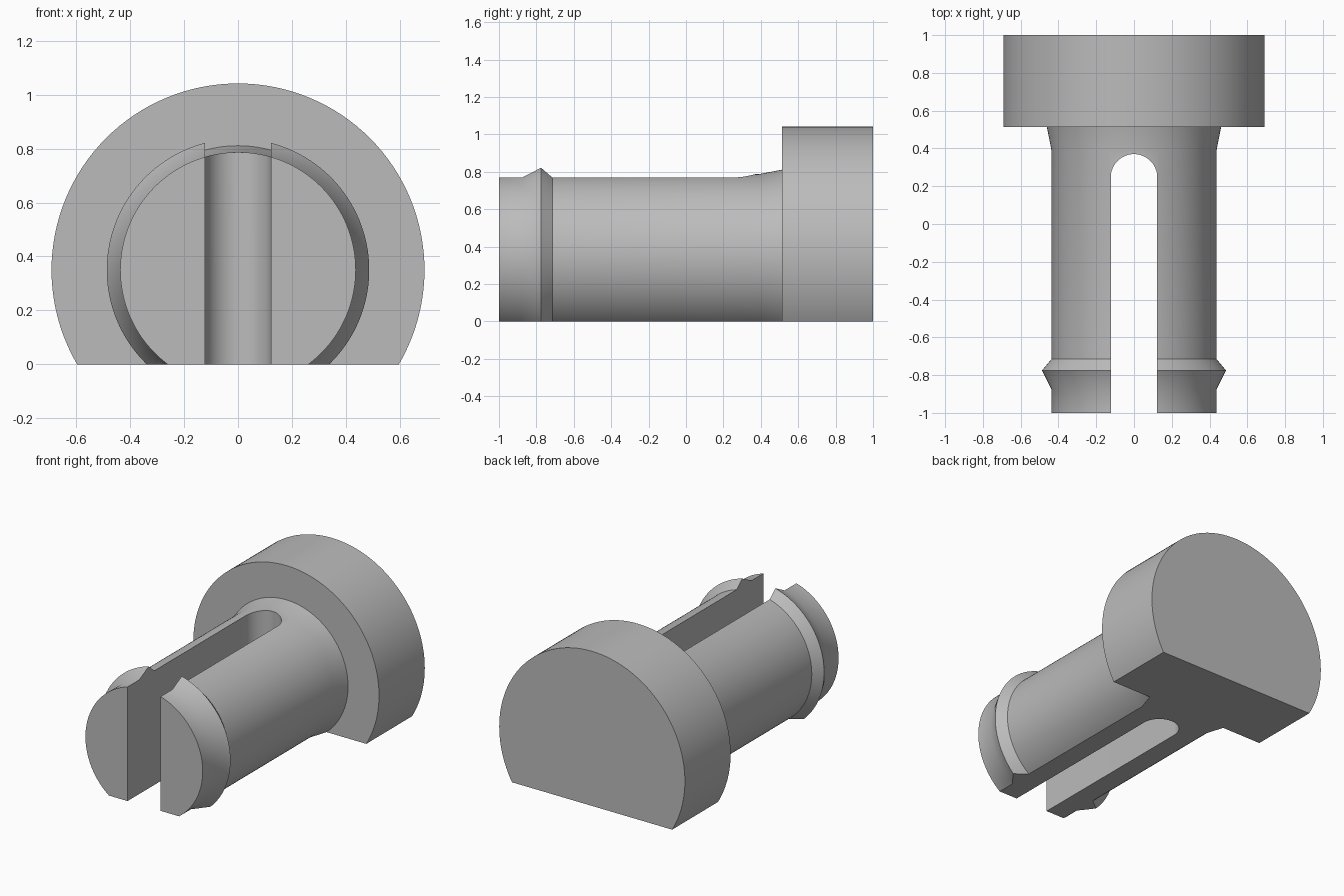
import bpy, bmesh, math

if "Cube" in bpy.data.objects:
    bpy.data.objects.remove(bpy.data.objects["Cube"])

CZ = 0.35          # height of the pin axis
R = 0.437          # shaft radius
SLOT = 0.123       # half width of the slot
SEG = 128

grey = bpy.data.materials.new("grey")
grey.diffuse_color = (0.5, 0.5, 0.5, 1)
grey.use_nodes = True
grey.node_tree.nodes["Principled BSDF"].inputs["Base Color"].default_value = grey.diffuse_color


def make(name, bm):
    bmesh.ops.recalc_face_normals(bm, faces=bm.faces)
    me = bpy.data.meshes.new(name)
    bm.to_mesh(me)
    bm.free()
    ob = bpy.data.objects.new(name, me)
    bpy.context.collection.objects.link(ob)
    me.materials.append(grey)
    return ob


def prism(name, outline, z0, z1):
    """Extrude an xy outline from z0 to z1."""
    bm = bmesh.new()
    face = bm.faces.new([bm.verts.new((x, y, z0)) for x, y in outline])
    ext = bmesh.ops.extrude_face_region(bm, geom=[face])
    top = [v for v in ext["geom"] if isinstance(v, bmesh.types.BMVert)]
    bmesh.ops.translate(bm, verts=top, vec=(0, 0, z1 - z0))
    ob = make(name, bm)
    ob.hide_render = True
    ob.hide_set(True)
    return ob


# Turned body: snap lip, shaft, flared root and head, as (radius, y)
profile = [(R, -1), (R, -0.875), (0.487, -0.775), (R, -0.715),
           (R, 0.39), (0.461, 0.513), (0.692, 0.513), (0.692, 1)]
bm = bmesh.new()
rings = []
for r, y in profile:
    rings.append([bm.verts.new((r * math.cos(a), y, CZ + r * math.sin(a)))
                  for a in (2 * math.pi * i / SEG for i in range(SEG))])
for a, b in zip(rings, rings[1:]):
    for i in range(SEG):
        j = (i + 1) % SEG
        bm.faces.new((a[i], a[j], b[j], b[i]))
bm.faces.new(rings[0])
bm.faces.new(rings[-1])
pin = make("snap_pin", bm)

# Flat underside cutter
flat = prism("flat_cutter", [(-1, -1.5), (1, -1.5), (1, 1.5), (-1, 1.5)], -1, 0)

# Round-ended slot cutter
arc = [(SLOT * math.cos(math.pi * i / 32), 0.247 + SLOT * math.sin(math.pi * i / 32))
       for i in range(33)]
slot = prism("slot_cutter", [(-SLOT, -1.5), (SLOT, -1.5)] + arc, -1.2, 1.5)

for cutter in (flat, slot):
    mod = pin.modifiers.new(cutter.name, "BOOLEAN")
    mod.operation = "DIFFERENCE"
    mod.solver = "EXACT"
    mod.object = cutter

# Apply the cuts, then smooth the round faces
bpy.context.view_layer.objects.active = pin
pin.select_set(True)
for mod in list(pin.modifiers):
    bpy.ops.object.modifier_apply(modifier=mod.name)
for cutter in (flat, slot):
    bpy.data.objects.remove(cutter)
bpy.ops.object.shade_smooth_by_angle(angle=math.radians(30))
